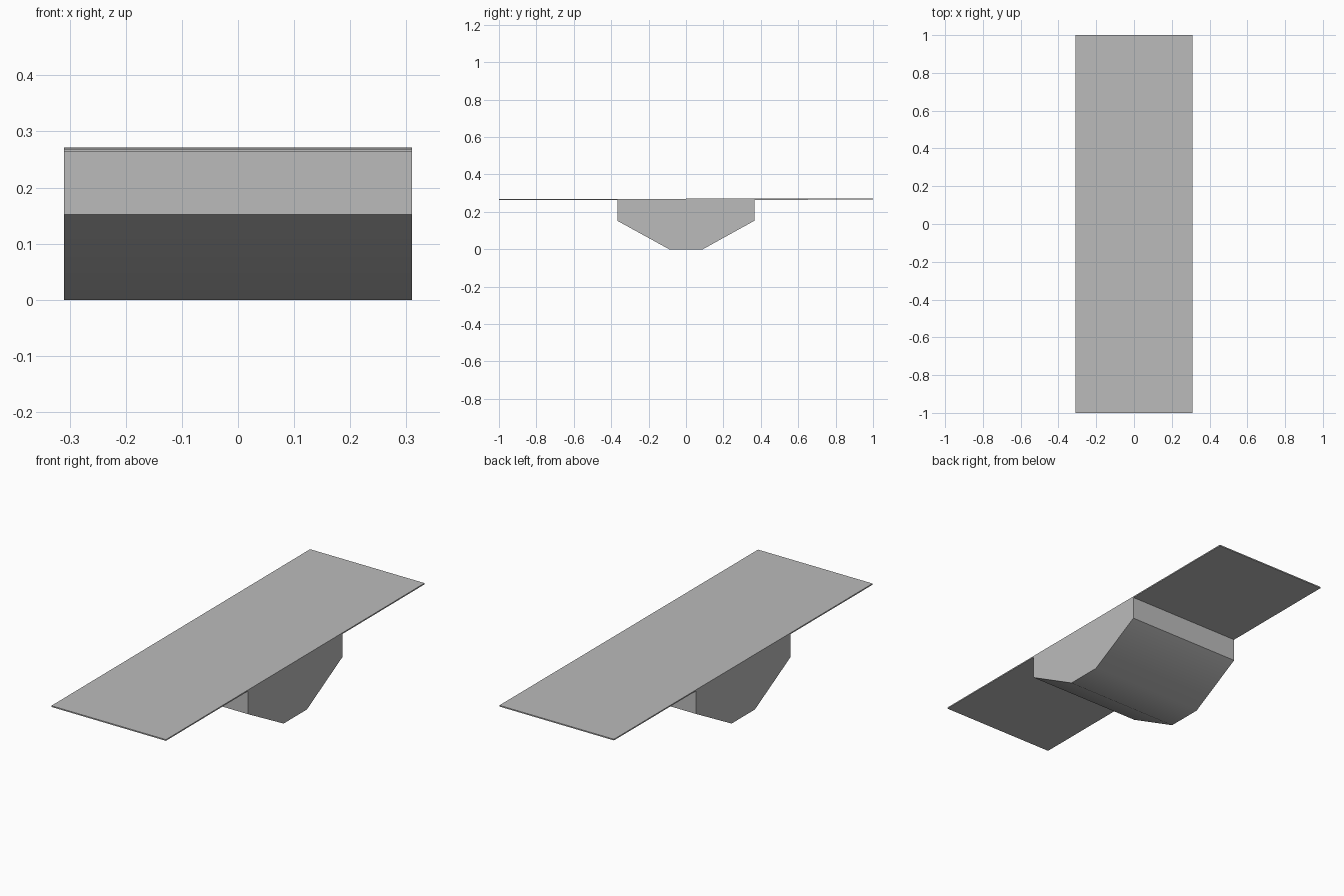
import bpy
import math

cube = bpy.data.objects.get("Cube")
if cube:
    bpy.data.objects.remove(cube, do_unlink=True)

HALF_WIDTH = 0.31

grey = bpy.data.materials.new("light_grey")
grey.use_nodes = True
colour = (0.5, 0.5, 0.5, 1)
grey.diffuse_color = colour
grey.node_tree.nodes["Principled BSDF"].inputs["Base Color"].default_value = colour


def extrude_profile(name, profile):
    """Sweep a closed (y, z) outline across the full width."""
    n = len(profile)
    verts = [(x, y, z) for x in (-HALF_WIDTH, HALF_WIDTH) for y, z in profile]
    faces = [(i, i + n, (i + 1) % n + n, (i + 1) % n) for i in range(n)]
    faces += [tuple(range(n)), tuple(reversed(range(n, 2 * n)))]
    mesh = bpy.data.meshes.new(name)
    mesh.from_pydata(verts, [], faces)
    mesh.flip_normals()
    mesh.materials.append(grey)
    obj = bpy.data.objects.new(name, mesh)
    bpy.context.collection.objects.link(obj)
    return obj


# Thin deck, rising very slightly to the back
extrude_profile("deck", [(-1, 0.263), (1, 0.265), (1, 0.271), (-1, 0.269)])

# Tapered support block under the middle
block = extrude_profile("support_block", [
    (-0.09, 0), (0.09, 0), (0.365, 0.152),
    (0.365, 0.267), (-0.367, 0.267), (-0.367, 0.152)])

# Soften only the shallow bends along the underside
for o in bpy.context.selected_objects:
    o.select_set(False)
block.select_set(True)
bpy.context.view_layer.objects.active = block
bpy.ops.object.shade_smooth_by_angle(angle=math.radians(30))
